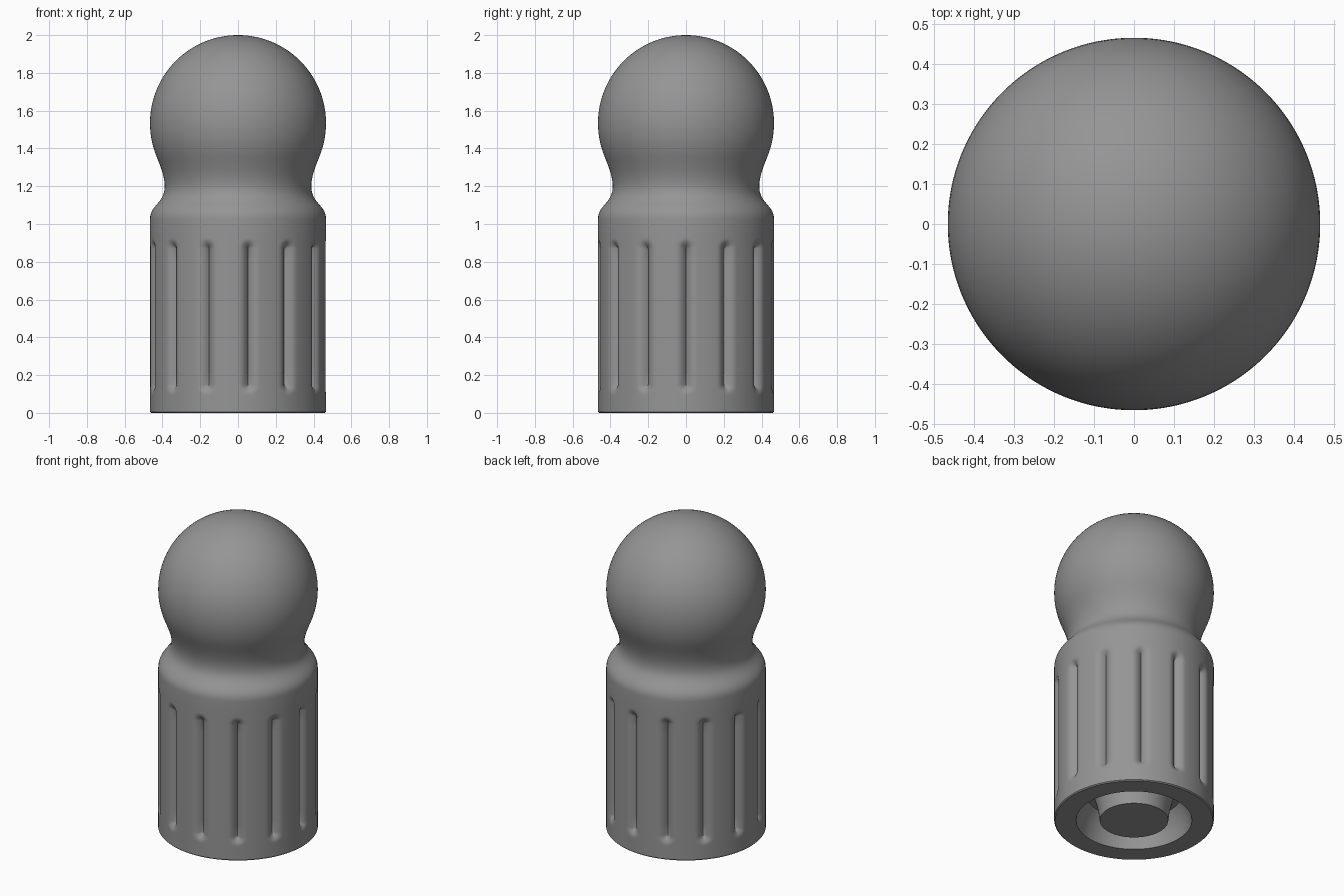
import bpy, bmesh
from math import sin, cos, pi, atan2, hypot, radians
from mathutils import Vector

if "Cube" in bpy.data.objects:
    bpy.data.objects.remove(bpy.data.objects["Cube"], do_unlink=True)

RADIUS = 0.466
GROOVES = 13
SECTOR = 2 * pi / GROOVES
COLUMNS = 24                      # faces around each groove sector
LOW, HIGH = 0.15, 0.87            # ends of the groove crease
WIDTH, DEPTH = 0.055, 0.036       # groove half width and depth

grey = bpy.data.materials.new("Grey")
grey.use_nodes = True
grey.diffuse_color = (0.3, 0.3, 0.3, 1)
grey.node_tree.nodes["Principled BSDF"].inputs["Base Color"].default_value = (0.3, 0.3, 0.3, 1)


def steps(a, b, n):
    return [a + (b - a) * i / n for i in range(n + 1)]


def bezier(a, b, c, d, n):
    """Points of a cubic curve, without its two ends."""
    pts = [Vector(p) for p in (a, b, c, d)]
    out = []
    for i in range(1, n):
        t = i / n
        w = ((1 - t) ** 3, 3 * t * (1 - t) ** 2, 3 * t * t * (1 - t), t ** 3)
        out.append(tuple(sum((p * k for p, k in zip(pts, w)), Vector((0, 0)))))
    return out


# Profile (radius, height): recessed base with central post
profile = [(0, 0), (0.2, 0), (0.21, 0.08), (0.235, 0.17),
           (0.275, 0.17), (0.305, 0.12), (0.325, 0.06), (0.338, 0),
           (RADIUS - 0.006, 0), (RADIUS, 0.006)]

# Grip wall, with finer rows where the grooves run out
rows = steps(0.08, LOW, 9) + steps(LOW, HIGH, 10)[1:] + steps(HIGH, 0.94, 9)[1:]
profile += [(RADIUS, z) for z in rows + [1.025]]

# Rounded shoulder and waist
profile += bezier((RADIUS, 1.025), (RADIUS, 1.1), (0.39, 1.11), (0.388, 1.195), 12)
profile.append((0.388, 1.195))
centre = 2 - RADIUS
start = radians(-22)
join = (RADIUS * cos(start), centre + RADIUS * sin(start))
tangent = (join[0] + 0.06 * sin(start), join[1] - 0.06 * cos(start))
profile += bezier((0.388, 1.195), (0.386, 1.245), tangent, join, 8)

# Ball top
profile += [(RADIUS * cos(a), centre + RADIUS * sin(a)) for a in steps(start, pi / 2, 36)]

bm = bmesh.new()
verts = [bm.verts.new((r, 0, z)) for r, z in profile]
edges = [bm.edges.new(pair) for pair in zip(verts, verts[1:])]
bmesh.ops.spin(bm, geom=verts + edges, cent=(0, 0, 0), axis=(0, 0, 1),
               angle=2 * pi, steps=GROOVES * COLUMNS, use_merge=False)
bmesh.ops.remove_doubles(bm, verts=bm.verts, dist=0.00005)

# Bunch columns towards the groove centres, then press in the grooves
for v in bm.verts:
    r = hypot(v.co.x, v.co.y)
    if r < 0.001:
        continue
    turn = atan2(v.co.y, v.co.x) / SECTOR
    index = round(turn)
    u = 2 * (turn - index)
    offset = 0.5 * SECTOR * abs(u) ** 1.6 * (1 if u > 0 else -1)
    if r > RADIUS - 0.001 and v.co.z < 1:
        along = max(LOW - v.co.z, 0, v.co.z - HIGH)
        t = hypot(offset * RADIUS, along) / WIDTH
        if t < 1:
            r -= DEPTH * (1 - t) ** 2
    angle = index * SECTOR + offset
    v.co.x, v.co.y = r * cos(angle), r * sin(angle)

bmesh.ops.recalc_face_normals(bm, faces=bm.faces)
mesh = bpy.data.meshes.new("fluted_knob")
bm.to_mesh(mesh)
bm.free()
mesh.materials.append(grey)
knob = bpy.data.objects.new("fluted_knob", mesh)
bpy.context.collection.objects.link(knob)
bpy.ops.object.select_all(action="DESELECT")
knob.select_set(True)
bpy.context.view_layer.objects.active = knob
bpy.ops.object.shade_smooth_by_angle(angle=radians(35))
